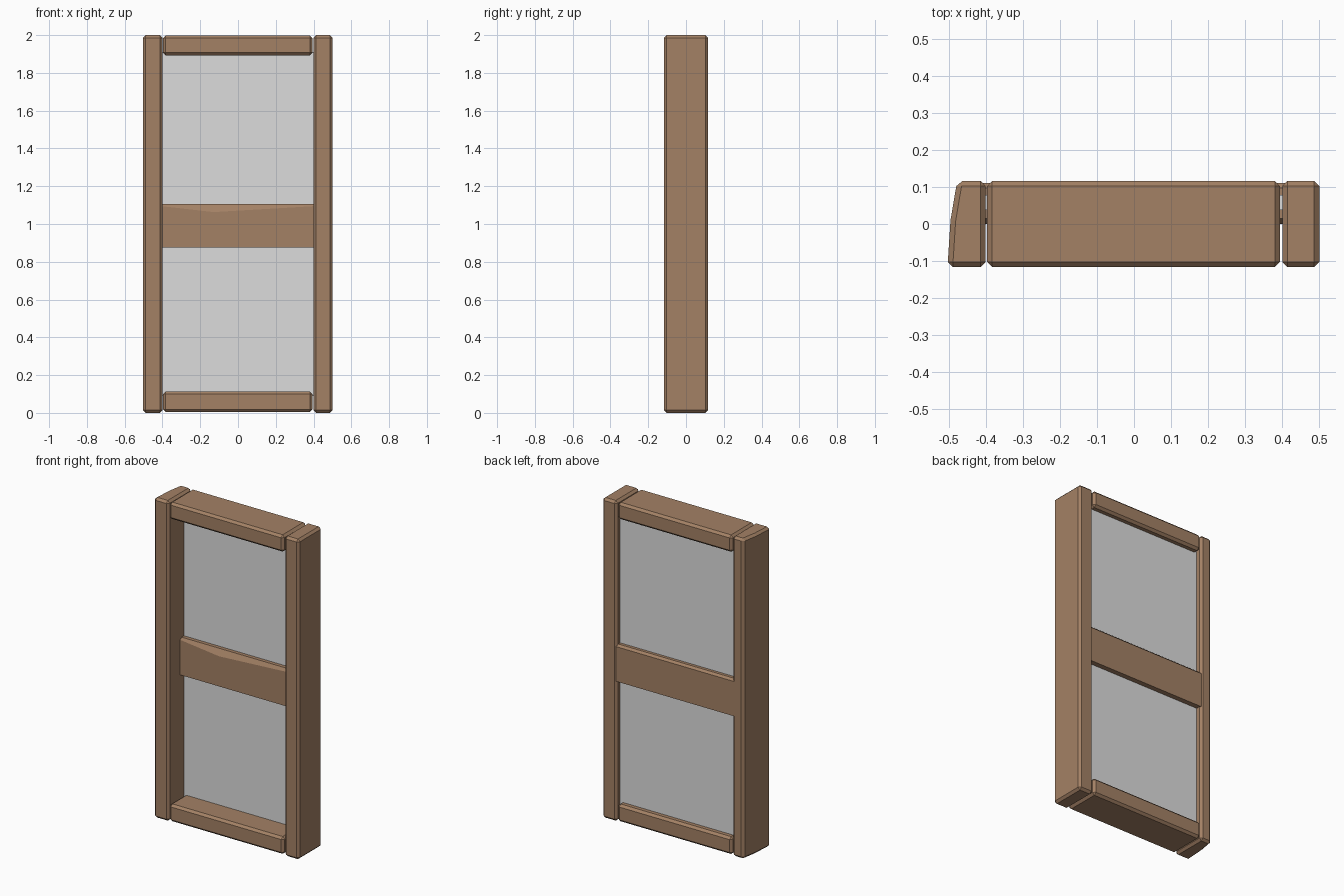
import bpy
import bmesh

cube = bpy.data.objects.get("Cube")
if cube:
    bpy.data.objects.remove(cube, do_unlink=True)


def make_material(name, colour):
    mat = bpy.data.materials.new(name)
    mat.use_nodes = True
    mat.diffuse_color = (*colour, 1)
    mat.node_tree.nodes["Principled BSDF"].inputs["Base Color"].default_value = (*colour, 1)
    return mat


wood = make_material("brown_wood", (0.37, 0.22, 0.13))
glass = make_material("grey_glass", (0.72, 0.72, 0.72))


def loft(name, rings, mat, bevel=0):
    """Join matching cross-sections into a closed solid."""
    bm = bmesh.new()
    loops = [[bm.verts.new(p) for p in ring] for ring in rings]
    n = len(loops[0])
    for a, b in zip(loops, loops[1:]):
        for i in range(n):
            j = (i + 1) % n
            bm.faces.new((a[i], a[j], b[j], b[i]))
    bm.faces.new(loops[0][::-1])
    bm.faces.new(loops[-1])
    bmesh.ops.recalc_face_normals(bm, faces=bm.faces)
    mesh = bpy.data.meshes.new(name)
    bm.to_mesh(mesh)
    bm.free()
    mesh.materials.append(mat)
    obj = bpy.data.objects.new(name, mesh)
    bpy.context.collection.objects.link(obj)
    if bevel:
        mod = obj.modifiers.new("worn_edges", 'BEVEL')
        mod.width = bevel
        mod.segments = 1
        mod.limit_method = 'ANGLE'
    return obj


def upright(name, outline, z0, z1, mat, bevel=0):
    """Extrude a plan outline upwards."""
    return loft(name, [[(x, y, z) for x, y in outline] for z in (z0, z1)], mat, bevel)


def box(name, x0, x1, y0, y1, z0, z1, mat, bevel=0):
    return upright(name, [(x0, y0), (x1, y0), (x1, y1), (x0, y1)], z0, z1, mat, bevel)


FRONT, BACK, EDGE = -0.116, 0.116, 0.014

# Side posts; the right one has a worn, slanting outer face
box("left_post", 0.4, 0.5, FRONT, BACK, 0, 2, wood, EDGE)
upright("right_post", [(-0.4, FRONT), (-0.4, BACK), (-0.477, BACK),
                       (-0.495, 0.01), (-0.503, FRONT)], 0, 2, wood, EDGE)

# Top and bottom rails
for name, z0, z1 in (("top_rail", 1.893, 1.998), ("bottom_rail", 0.005, 0.113)):
    box(name, -0.397, 0.394, FRONT, BACK, z0, z1, wood, EDGE)

# Recessed middle rail with a hewn front top edge
stations = ((-0.41, 1.095), (-0.13, 1.063), (0.41, 1.095))
loft("middle_rail", [[(x, 0.0, 0.875), (x, 0.11, 0.875), (x, 0.11, 1.092),
                      (x, 0.097, 1.105), (x, 0.015, 1.105), (x, 0.0, z)]
                     for x, z in stations], wood)

# Window panes above and below the middle rail
for name, z0, z1 in (("upper_pane", 1.09, 1.91), ("lower_pane", 0.09, 0.89)):
    box(name, -0.41, 0.41, 0.038, 0.078, z0, z1, glass)
